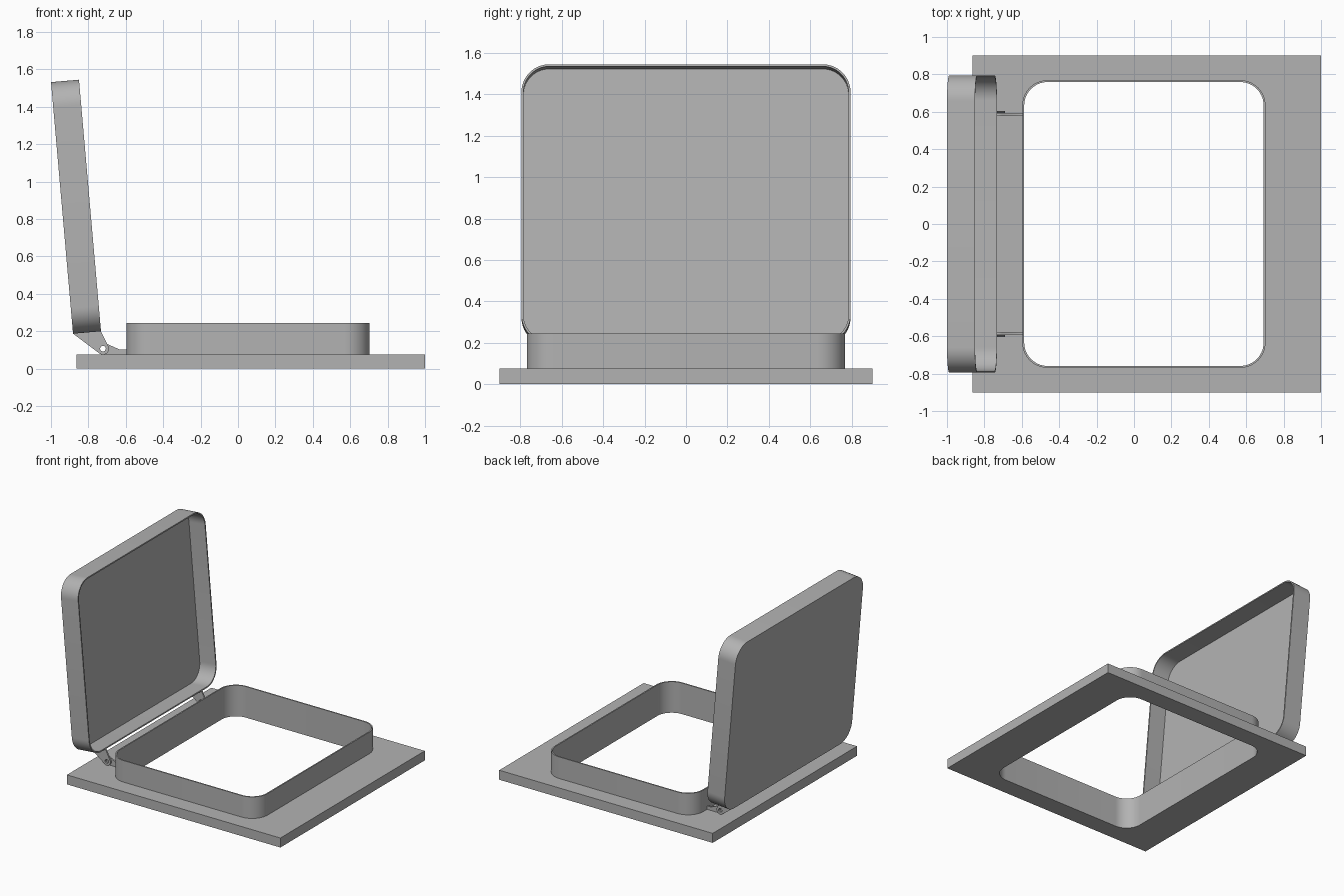
import bpy, bmesh
from math import sin, cos, radians, pi
from mathutils import Matrix, Vector

cube = bpy.data.objects.get("Cube")
if cube:
    bpy.data.objects.remove(cube)

grey = bpy.data.materials.new("plain grey")
grey.use_nodes = True
colour = (0.45, 0.45, 0.45, 1)
grey.diffuse_color = colour
grey.node_tree.nodes["Principled BSDF"].inputs["Base Color"].default_value = colour


def arc(cx, cy, r, start, end, steps=14):
    angles = [radians(start + (end - start) * i / steps) for i in range(steps + 1)]
    return [(cx + r * cos(a), cy + r * sin(a)) for a in angles]


def rounded_rect(x0, x1, y0, y1, r):
    return (arc(x1 - r, y0 + r, r, -90, 0) + arc(x1 - r, y1 - r, r, 0, 90)
            + arc(x0 + r, y1 - r, r, 90, 180) + arc(x0 + r, y0 + r, r, 180, 270))


def frame(origin, x_axis, y_axis):
    x, y = Vector(x_axis), Vector(y_axis)
    return Matrix.Translation(origin) @ Matrix((x, y, x.cross(y))).transposed().to_4x4()


def slab(name, outline, height, hole=None, matrix=Matrix(), pocket_wall=0):
    """Extrude an outline, optionally pierced by a hole or hollowed into a tray."""
    bm = bmesh.new()
    loops = [[bm.verts.new((x, y, 0)) for x, y in pts] for pts in (outline, hole) if pts]
    if hole:
        edges = [bm.edges.new((a, b)) for lp in loops for a, b in zip(lp, lp[1:] + lp[:1])]
        bmesh.ops.triangle_fill(bm, edges=edges, use_beauty=True)
    else:
        bm.faces.new(loops[0])
    grown = bmesh.ops.extrude_face_region(bm, geom=bm.faces[:], use_keep_orig=True)["geom"]
    top = [g for g in grown if isinstance(g, bmesh.types.BMVert)]
    bmesh.ops.translate(bm, verts=top, vec=(0, 0, height))
    bmesh.ops.recalc_face_normals(bm, faces=bm.faces[:])
    if pocket_wall:
        lid_face = [f for f in bm.faces if f.normal.z > 0.9]
        bmesh.ops.inset_region(bm, faces=lid_face, thickness=pocket_wall, use_even_offset=True)
        bmesh.ops.inset_region(bm, faces=lid_face, thickness=0, depth=pocket_wall - height)
    bm.transform(matrix)
    mesh = bpy.data.meshes.new(name)
    bm.to_mesh(mesh)
    bm.free()
    mesh.materials.append(grey)
    obj = bpy.data.objects.new(name, mesh)
    bpy.context.collection.objects.link(obj)
    bpy.ops.object.select_all(action='DESELECT')
    bpy.context.view_layer.objects.active = obj
    obj.select_set(True)
    bpy.ops.object.shade_smooth_by_angle(angle=radians(30))
    return obj


# Base plate and raised collar sharing one opening
wall, plate_top = 0.01, 0.075
collar_outer = rounded_rect(-0.597, 0.703, -0.769, 0.769, 0.135)
opening = rounded_rect(-0.597 + wall, 0.703 - wall, -0.769 + wall, 0.769 - wall, 0.125)
plate = [(-0.863, -0.9), (1, -0.9), (1, 0.9), (-0.863, 0.9)]
slab("base_plate", plate, plate_top, opening)
slab("collar", collar_outer, 0.245 - plate_top, opening,
     Matrix.Translation((0, 0, plate_top)))

# Open lid, a shallow tray leaning back
tilt = radians(5)
lid_frame = frame((-0.882, 0, 0.187), (0, 1, 0), (-sin(tilt), 0, cos(tilt)))
slab("lid", rounded_rect(-0.795, 0.795, 0, 1.35, 0.135), 0.15,
     matrix=lid_frame, pocket_wall=wall)

# Hinges: a lid arm and a base bracket on each side
px, pz, r = -0.722, 0.107, 0.032
pin_hole = arc(px, pz, 0.015, 0, 345, 23)
arm = [(-0.882, 0.187), (-0.733, 0.2)] + arc(px, pz, r, 30, -130)
bracket = [(-0.597, plate_top), (-0.597, 0.102), (-0.631, 0.102)] + arc(px, pz, r, 60, 270)
for side, s in (("left", 1), ("right", -1)):
    for name, shape, y in (("lid_arm", arm, 0.599), ("base_bracket", bracket, 0.584)):
        place = frame((0, s * y + 0.006, 0), (1, 0, 0), (0, 0, 1))
        slab(f"{side}_{name}", shape, 0.012, pin_hole, place)
